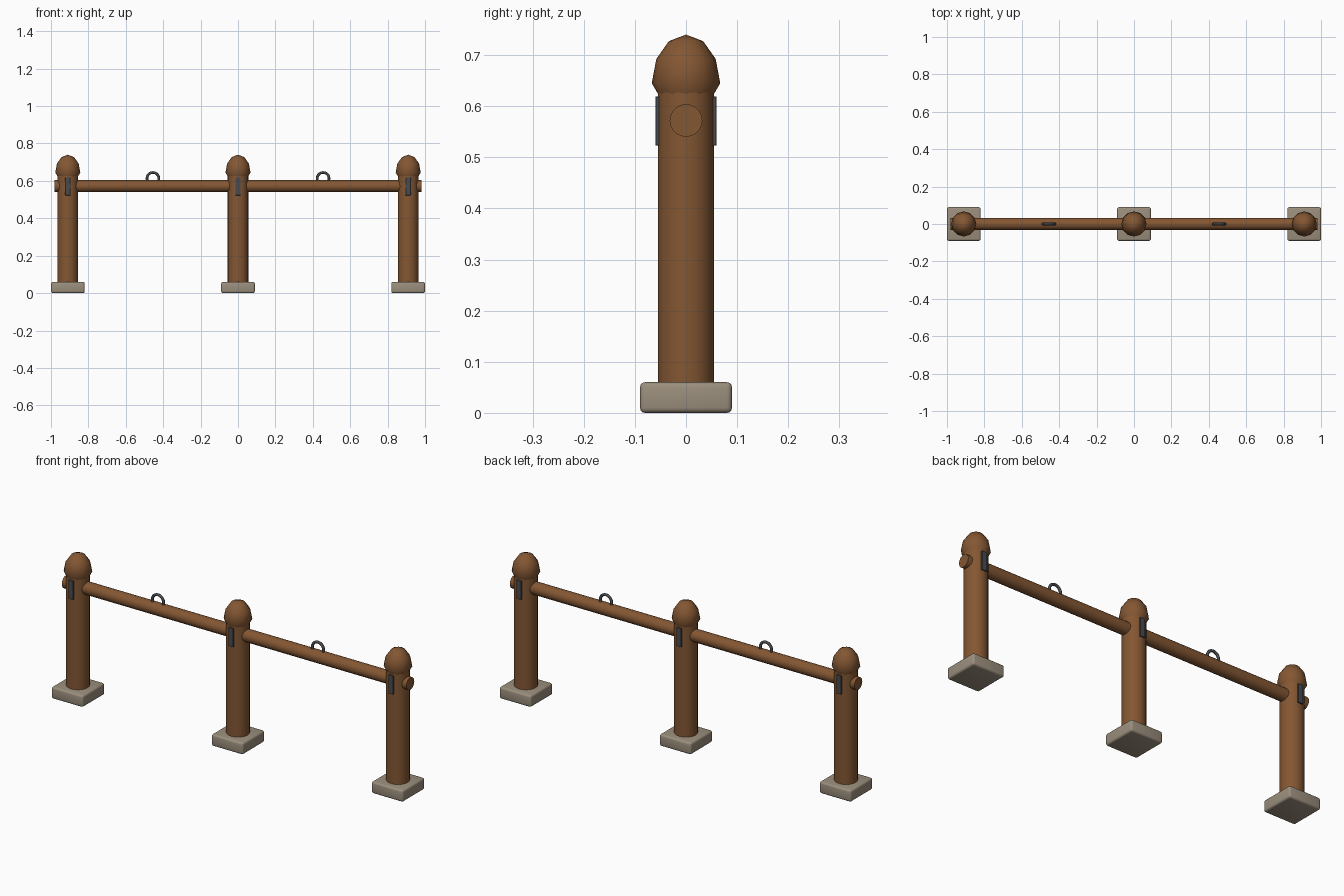
import bpy, bmesh, math
from mathutils import Matrix

cube = bpy.data.objects.get("Cube")
if cube:
    bpy.data.objects.remove(cube, do_unlink=True)


def material(name, rgb):
    m = bpy.data.materials.new(name)
    m.use_nodes = True
    m.diffuse_color = (*rgb, 1)
    m.node_tree.nodes["Principled BSDF"].inputs["Base Color"].default_value = (*rgb, 1)
    return m


wood = material("brown wood", (0.23, 0.095, 0.033))
stone = material("warm grey stone", (0.33, 0.275, 0.205))
iron = material("dark iron", (0.065, 0.07, 0.08))


def finish(bm, name, mat, location=(0, 0, 0), smooth=None):
    bmesh.ops.recalc_face_normals(bm, faces=bm.faces)
    mesh = bpy.data.meshes.new(name)
    bm.to_mesh(mesh)
    bm.free()
    mesh.materials.append(mat)
    ob = bpy.data.objects.new(name, mesh)
    ob.location = location
    bpy.context.collection.objects.link(ob)
    if smooth:
        bpy.ops.object.select_all(action='DESELECT')
        ob.select_set(True)
        bpy.context.view_layer.objects.active = ob
        bpy.ops.object.shade_smooth_by_angle(angle=math.radians(smooth))
    return ob


def box(name, mat, size, location, bevel, segments):
    bm = bmesh.new()
    bmesh.ops.create_cube(bm, size=1, matrix=Matrix.Diagonal((*size, 1)))
    bmesh.ops.bevel(bm, geom=bm.edges[:], offset=bevel, segments=segments,
                    profile=0.5, affect='EDGES')
    return finish(bm, name, mat, location, 40)


def lathe(name, mat, profile, location, sides, smooth):
    bm = bmesh.new()
    verts = [bm.verts.new((r, 0, z)) for r, z in profile]
    edges = [bm.edges.new(pair) for pair in zip(verts, verts[1:])]
    bmesh.ops.spin(bm, geom=verts + edges, cent=(0, 0, 0), axis=(0, 0, 1),
                   angle=math.tau, steps=sides)
    bmesh.ops.remove_doubles(bm, verts=bm.verts, dist=0.0001)
    return finish(bm, name, mat, location, smooth)


def ring(name, mat, location, major, minor, sides=20, tube=8):
    bm = bmesh.new()
    circle = bmesh.ops.create_circle(bm, radius=minor, segments=tube,
                                     matrix=Matrix.Translation((major, 0, 0)) @ Matrix.Rotation(math.pi / 2, 4, 'X')
                                     @ Matrix.Rotation(0, 4, 'Z'))["verts"]
    # Sweep the tube section, then stand the ring upright along the rail
    bmesh.ops.spin(bm, geom=circle + bm.edges[:], cent=(0, 0, 0), axis=(0, 0, 1),
                   angle=math.tau, steps=sides)
    bmesh.ops.remove_doubles(bm, verts=bm.verts, dist=0.0001)
    bmesh.ops.rotate(bm, verts=bm.verts, matrix=Matrix.Rotation(math.pi / 2, 3, 'X'))
    return finish(bm, name, mat, location, 60)


# Knob outline: a tall dome that tucks in onto the post
dome = [(0.067 * math.cos(a), 0.645 + 0.095 * math.sin(a))
        for a in (math.radians(30 * i) for i in range(4))]
knob = [(0, 0.6), (0.045, 0.607)] + dome

for side, x in (("right", -0.91), ("middle", 0), ("left", 0.91)):
    box(side + "_footing", stone, (0.18, 0.18, 0.06), (x, 0, 0.03), 0.01, 3)
    lathe(side + "_post", wood, [(0, 0.05), (0.055, 0.05), (0.055, 0.64), (0, 0.64)],
          (x, 0, 0), 20, 40)
    lathe(side + "_knob", wood, knob, (x, 0, 0), 12, 40)
    # Iron straps on the front and back of each post
    for face, y in (("front", -0.0555), ("back", 0.0555)):
        box(f"{side}_{face}_strap", iron, (0.028, 0.009, 0.096), (x, y, 0.571), 0.001, 1)

# Long rail through all the posts
rail = lathe("rail", wood, [(0, -0.98), (0.032, -0.98), (0.032, 0.98), (0, 0.98)],
             (0, 0, 0.572), 20, 40)
rail.rotation_euler = (0, math.pi / 2, 0)

# Hitching rings half sunk in the rail
for side, x in (("right", -0.455), ("left", 0.455)):
    ring(side + "_hitching_ring", iron, (x, 0, 0.613), 0.032, 0.007)
